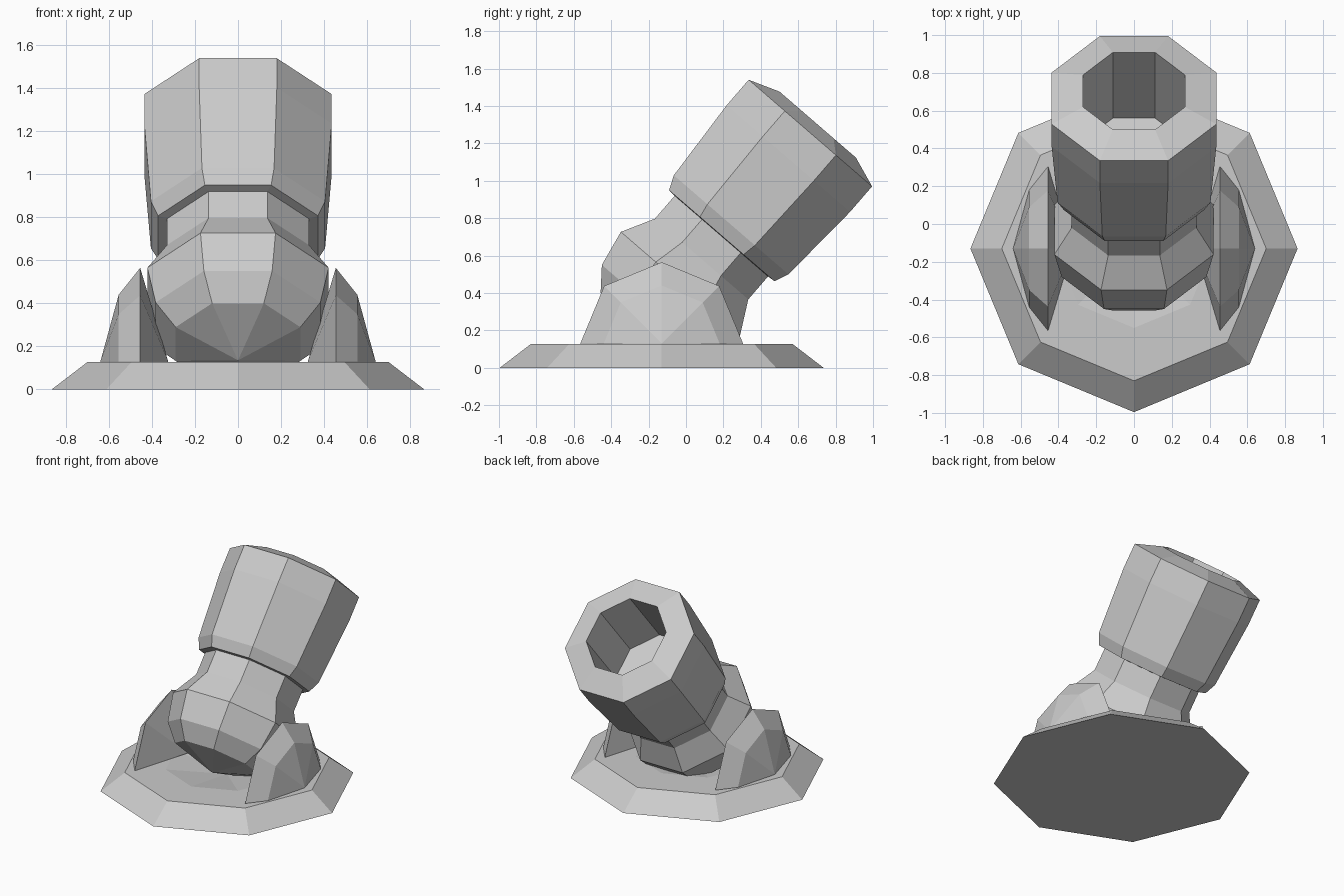
import bpy, bmesh, math
from mathutils import Matrix, Vector

old = bpy.data.objects.get("Cube")
if old:
    bpy.data.objects.remove(old, do_unlink=True)

metal = bpy.data.materials.new("plain_grey")
metal.use_nodes = True
GREY = (0.6, 0.6, 0.6, 1.0)
metal.diffuse_color = GREY
metal.node_tree.nodes["Principled BSDF"].inputs["Base Color"].default_value = GREY

SIDES = 8
CENTRE_Y = -0.13
BASE_TOP = 0.127


def lathe(name, profile, matrix, turn=0.0, scale=1.0):
    """Spin (radius, height) pairs round local z in eight flat sides; radius 0 is a pole."""
    bm = bmesh.new()
    rings = []
    for radius, height in profile:
        count = SIDES if radius else 1
        rings.append([bm.verts.new((
            radius * scale * math.cos(turn + math.tau * i / SIDES),
            radius * scale * math.sin(turn + math.tau * i / SIDES),
            height)) for i in range(count)])
    for low, high in zip(rings, rings[1:]):
        for i in range(SIDES):
            j = (i + 1) % SIDES
            if len(low) == 1:
                bm.faces.new((low[0], high[j], high[i]))
            elif len(high) == 1:
                bm.faces.new((low[i], low[j], high[0]))
            else:
                bm.faces.new((low[i], low[j], high[j], high[i]))
    for ring, flip in ((rings[0], True), (rings[-1], False)):
        if len(ring) > 1:
            bm.faces.new(ring[::-1] if flip else ring)
    bmesh.ops.transform(bm, matrix=matrix, verts=bm.verts)
    return bm


def finish(name, bm):
    bmesh.ops.recalc_face_normals(bm, faces=bm.faces)
    mesh = bpy.data.meshes.new(name)
    bm.to_mesh(mesh)
    bm.free()
    mesh.materials.append(metal)
    obj = bpy.data.objects.new(name, mesh)
    bpy.context.collection.objects.link(obj)
    return obj


# Bevelled base plate with a shallow dish under the breech
base_profile = [(0.866, 0), (0.70, BASE_TOP), (0.42, BASE_TOP), (0, 0.06)]
finish("base_plate", lathe("base_plate", base_profile,
                           Matrix.Translation((0, CENTRE_Y, 0))))

# Barrel: breech pole, ball, neck, body, raised muzzle and hollow bore
barrel_profile = [
    (0, -1.48), (0.29, -1.38), (0.383, -1.262), (0.4215, -1.062),
    (0.33, -0.89), (0.33, -0.728), (0.372, -0.725), (0.405, -0.648),
    (0.436, -0.18), (0.436, 0), (0.27, 0.06), (0.27, -0.473),
]
axis = Vector((0, 0.654, 0.757))
tilt = axis.to_track_quat('Z', 'Y').to_matrix().to_4x4()
finish("barrel", lathe("barrel", barrel_profile,
                       Matrix.Translation((0, 0.665, 1.255)) @ tilt,
                       math.pi / SIDES, 1 / math.cos(math.pi / SIDES)))

# Faceted half-round cheeks on each side, cut flat at the base plate
cheek_profile = [(0, 0.325), (0.435, 0.455), (0.31, 0.555), (0, 0.64)]
for side, name in ((1, "left_cheek"), (-1, "right_cheek")):
    place = (Matrix.Translation((0, CENTRE_Y, BASE_TOP + 0.003))
             @ Matrix.Rotation(side * math.pi / 2, 4, 'Y'))
    bm = lathe(name, cheek_profile, place)
    cut = bmesh.ops.bisect_plane(
        bm, geom=bm.verts[:] + bm.edges[:] + bm.faces[:], dist=0.0001,
        plane_co=(0, 0, BASE_TOP), plane_no=(0, 0, -1), clear_outer=True)
    rim = [e for e in cut["geom_cut"] if isinstance(e, bmesh.types.BMEdge)]
    bmesh.ops.contextual_create(bm, geom=rim)
    finish(name, bm)
